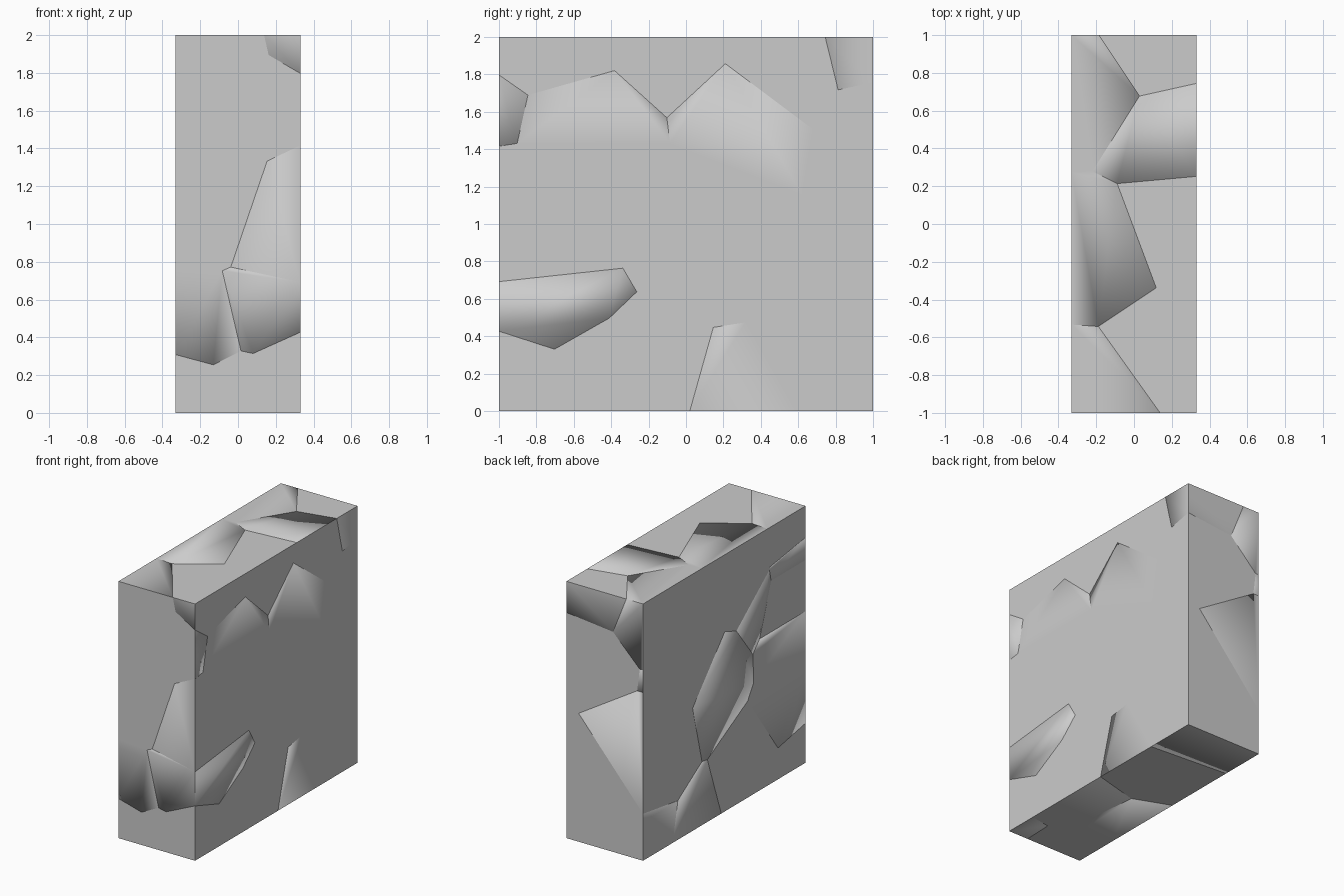
import bpy, bmesh, math
from mathutils import Vector

if "Cube" in bpy.data.objects:
    bpy.data.objects.remove(bpy.data.objects["Cube"])

HALF_X, HALF_Y, HEIGHT = 0.33, 1.0, 2.0

# Centres of the broken pieces; each piece is the Voronoi cell around one centre
CENTRES = [Vector(c) for c in [
    (0.10, 0.10, 1.05),                                              # large core
    (0.05, 0.28, -0.12),                                             # base
    (0.15, 0.95, 0.50), (0.10, 0.95, 0.02), (-0.25, 0.90, 0.85),     # lower back
    (0.15, 0.32, 1.62), (0.20, 0.50, 1.86), (0.15, 1.05, 1.50),      # upper back
    (-0.20, 0.75, 1.85), (0.10, 0.95, 1.97), (-0.25, 0.55, 1.45),
    (0.10, -0.50, 1.52), (-0.15, -0.20, 1.90), (0.15, -0.65, 2.05),  # upper front
    (-0.20, -0.90, 1.97), (-0.10, -0.95, 1.62), (0.25, -0.05, 2.02),
    (0.20, -0.85, 0.98), (-0.15, -0.95, 1.10), (-0.25, -0.95, 1.36), # middle front
    (0.10, -0.80, 0.52), (-0.20, -0.85, 0.45),                       # lower front
    (0.28, -0.93, 0.12), (0.00, -0.92, 0.05), (-0.30, -0.92, 0.08),
    (0.22, -0.55, 0.08), (0.22, -0.36, 0.06), (-0.22, -0.40, 0.12),
]]


def make_piece(index, centre):
    """Cut the full slab down to the region nearest to one centre."""
    bm = bmesh.new()
    bmesh.ops.create_cube(bm, size=1)
    for v in bm.verts:
        v.co = (v.co.x * 2 * HALF_X, v.co.y * 2 * HALF_Y, (v.co.z + 0.5) * HEIGHT)
    for other in CENTRES:
        if other is centre:
            continue
        cut = bmesh.ops.bisect_plane(
            bm, geom=bm.verts[:] + bm.edges[:] + bm.faces[:], dist=1e-5,
            plane_co=(centre + other) / 2, plane_no=(other - centre).normalized(),
            clear_outer=True)
        edges = [e for e in cut["geom_cut"] if isinstance(e, bmesh.types.BMEdge)]
        if edges:
            bmesh.ops.holes_fill(bm, edges=edges, sides=0)
        if not bm.faces:
            break
    if bm.faces:
        bmesh.ops.recalc_face_normals(bm, faces=bm.faces[:])
        mesh = bpy.data.meshes.new(f"wall_fragment_{index:02d}")
        bm.to_mesh(mesh)
        # Soft shading inside each piece, as in a broken stone block
        for p in mesh.polygons:
            p.use_smooth = True
        mesh.set_sharp_from_angle(angle=math.radians(80))
        obj = bpy.data.objects.new(mesh.name, mesh)
        bpy.context.collection.objects.link(obj)
    bm.free()


# Wall slab made of tightly fitting fragments
for i, c in enumerate(CENTRES):
    make_piece(i, c)
